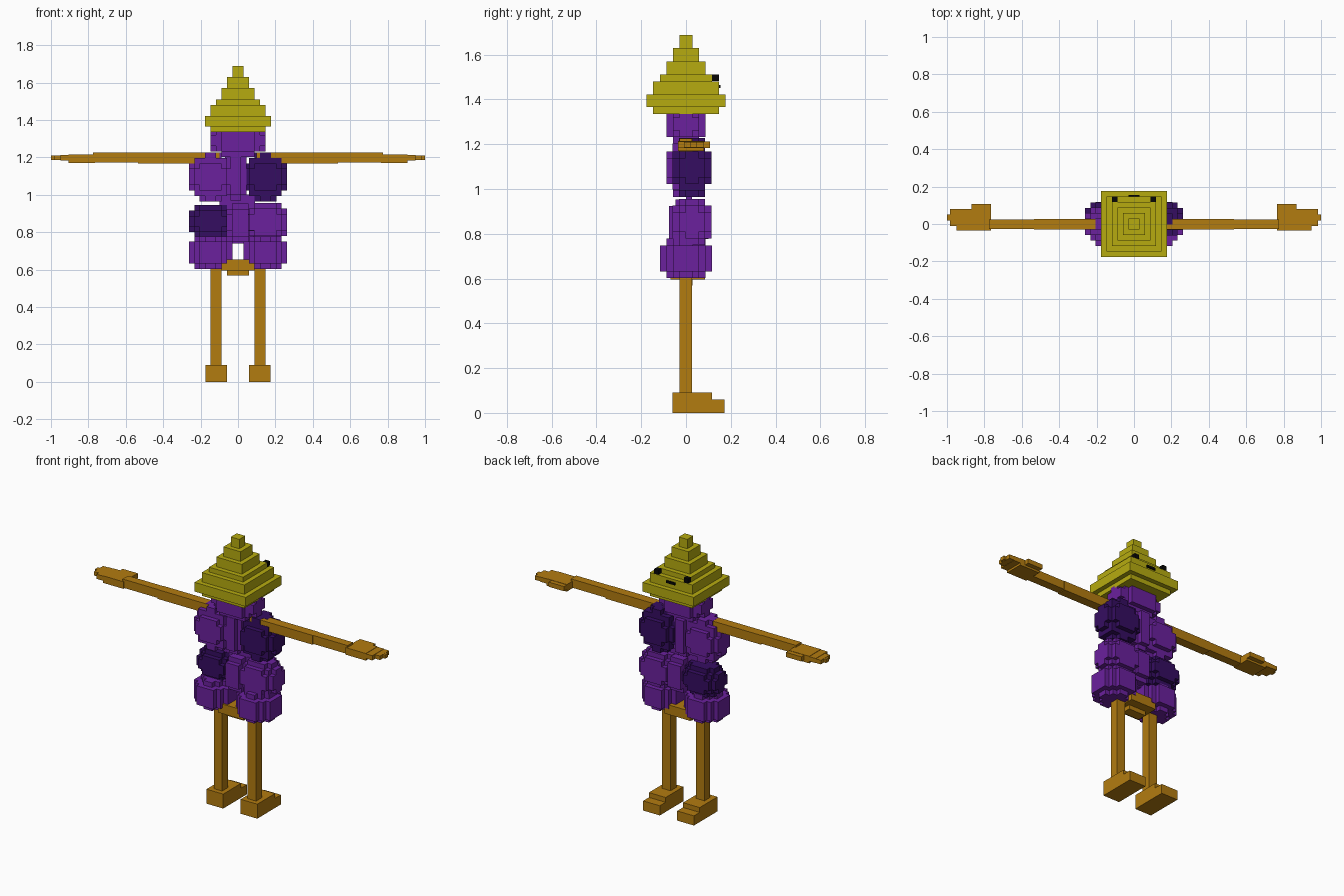
import bpy
import bmesh
from mathutils import Vector
from itertools import product

if "Cube" in bpy.data.objects:
    bpy.data.objects.remove(bpy.data.objects["Cube"])

V = 0.0293  # size of one block


def material(name, rgb):
    m = bpy.data.materials.new(name)
    m.use_nodes = True
    m.diffuse_color = (*rgb, 1)
    m.node_tree.nodes["Principled BSDF"].inputs["Base Color"].default_value = (*rgb, 1)
    return m


YELLOW = material("hat yellow", (0.47, 0.41, 0.005))
ORANGE = material("limb orange", (0.45, 0.20, 0.005))
PURPLE = material("grape purple", (0.145, 0.015, 0.34))
DARK = material("dark grape", (0.036, 0.004, 0.12))
BLACK = material("face black", (0.002, 0.002, 0.002))


def finish(name, bm, mat):
    mesh = bpy.data.meshes.new(name)
    bm.to_mesh(mesh)
    bm.free()
    mesh.materials.append(mat)
    obj = bpy.data.objects.new(name, mesh)
    bpy.context.collection.objects.link(obj)


def add_box(bm, x, y, z):
    """Box given by its range on each axis."""
    verts = bmesh.ops.create_cube(bm, size=1)["verts"]
    for v in verts:
        v.co = [(a + b) / 2 + c * (b - a) for c, (a, b) in zip(v.co, (x, y, z))]


def boxes(name, mat, *ranges):
    bm = bmesh.new()
    for r in ranges:
        add_box(bm, *r)
    finish(name, bm, mat)


def mirrored(name, mat, *ranges):
    for side, sign in (("left", 1), ("right", -1)):
        flipped = [(sorted((sign * x[0], sign * x[1])), y, z) for x, y, z in ranges]
        boxes(f"{side}_{name}", mat, *flipped)


def grape(name, mat, centre, dims, power=2.4):
    """Rounded lump of blocks, keeping only the outer faces."""
    def inside(c):
        return sum(abs((2 * i + 1 - n) / n) ** power for i, n in zip(c, dims)) <= 1.03

    cells = {c for c in product(*map(range, dims)) if inside(c)}
    bm = bmesh.new()
    origin = Vector(centre) - Vector(dims) * V / 2
    for cell in cells:
        for axis, step in product(range(3), (0, 1)):
            near = list(cell)
            near[axis] += 2 * step - 1
            if tuple(near) in cells:
                continue
            u, w = (axis + 1) % 3, (axis + 2) % 3
            ring = []
            for a, b in ((0, 0), (1, 0), (1, 1), (0, 1)):
                p = Vector(cell)
                p[axis] += step
                p[u] += a
                p[w] += b
                ring.append(bm.verts.new(origin + p * V))
            bm.faces.new(ring if step else ring[::-1])
    bmesh.ops.remove_doubles(bm, verts=bm.verts, dist=V / 100)
    finish(name, bm, mat)


# Stepped hat: half width, bottom, top of each layer
layers = [(5, 1.335, 1.365), (6, 1.365, 1.422), (5, 1.422, 1.48), (4, 1.48, 1.51),
          (3, 1.51, 1.57), (2, 1.57, 1.63), (1, 1.63, 1.688)]
boxes("hat_head", YELLOW,
      *[((-n * V, n * V), (-n * V, n * V), (lo, hi)) for n, lo, hi in layers])

# Face
mirrored("eye", BLACK, ((0.088, 0.117), (0.117, 0.147), (1.481, 1.51)))
boxes("mouth", BLACK, ((-0.03, 0.03), (0.146, 0.155), (1.45, 1.464)))

# Grape body, from the neck down
grape("neck_grape", PURPLE, (0, 0, 1.29), (10, 6, 6))
grape("upper_right_grape", PURPLE, (-0.146, 0, 1.095), (8, 6, 9))
grape("upper_left_grape", DARK, (0.146, 0.027, 1.095), (8, 6, 9))
grape("chest_core", PURPLE, (-0.012, 0.012, 1.1), (4, 5, 9))
grape("middle_right_grape", DARK, (-0.146, 0.027, 0.858), (8, 6, 6))
grape("middle_left_grape", PURPLE, (0.146, 0.027, 0.852), (8, 6, 7))
grape("middle_core", PURPLE, (0.012, 0.012, 0.85), (5, 6, 7))
grape("lower_right_grape", PURPLE, (-0.146, 0, 0.69), (8, 8, 6))
grape("lower_left_grape", PURPLE, (0.146, 0, 0.69), (8, 8, 6))
boxes("stem", PURPLE, ((-0.1, 0.09), (0, 0.027), (0.74, 1.0)))

# Hips
boxes("hips", ORANGE,
      ((-0.088, 0.088), (-0.07, 0.085), (0.595, 0.655)),
      ((-0.06, 0.06), (-0.03, 0.03), (0.568, 0.595)))

# Limbs
mirrored("leg", ORANGE, ((0.088, 0.146), (-0.03, 0.026), (0.085, 0.63)))
mirrored("foot", ORANGE,
         ((0.06, 0.175), (-0.06, 0.115), (0, 0.09)),
         ((0.06, 0.175), (0.115, 0.172), (0, 0.06)))
mirrored("arm", ORANGE,
         ((0.1, 0.535), (-0.03, 0.028), (1.168, 1.226)),
         ((0.535, 0.775), (-0.028, 0.025), (1.173, 1.226)))
mirrored("hand", ORANGE,
         ((0.765, 0.905), (-0.035, 0.08), (1.17, 1.214)),
         ((0.905, 0.95), (-0.035, 0.08), (1.183, 1.212)),
         ((0.95, 0.985), (-0.01, 0.08), (1.185, 1.21)),
         ((0.985, 1.0), (0.02, 0.05), (1.186, 1.209)),
         ((0.765, 0.87), (0.08, 0.108), (1.183, 1.212)))
